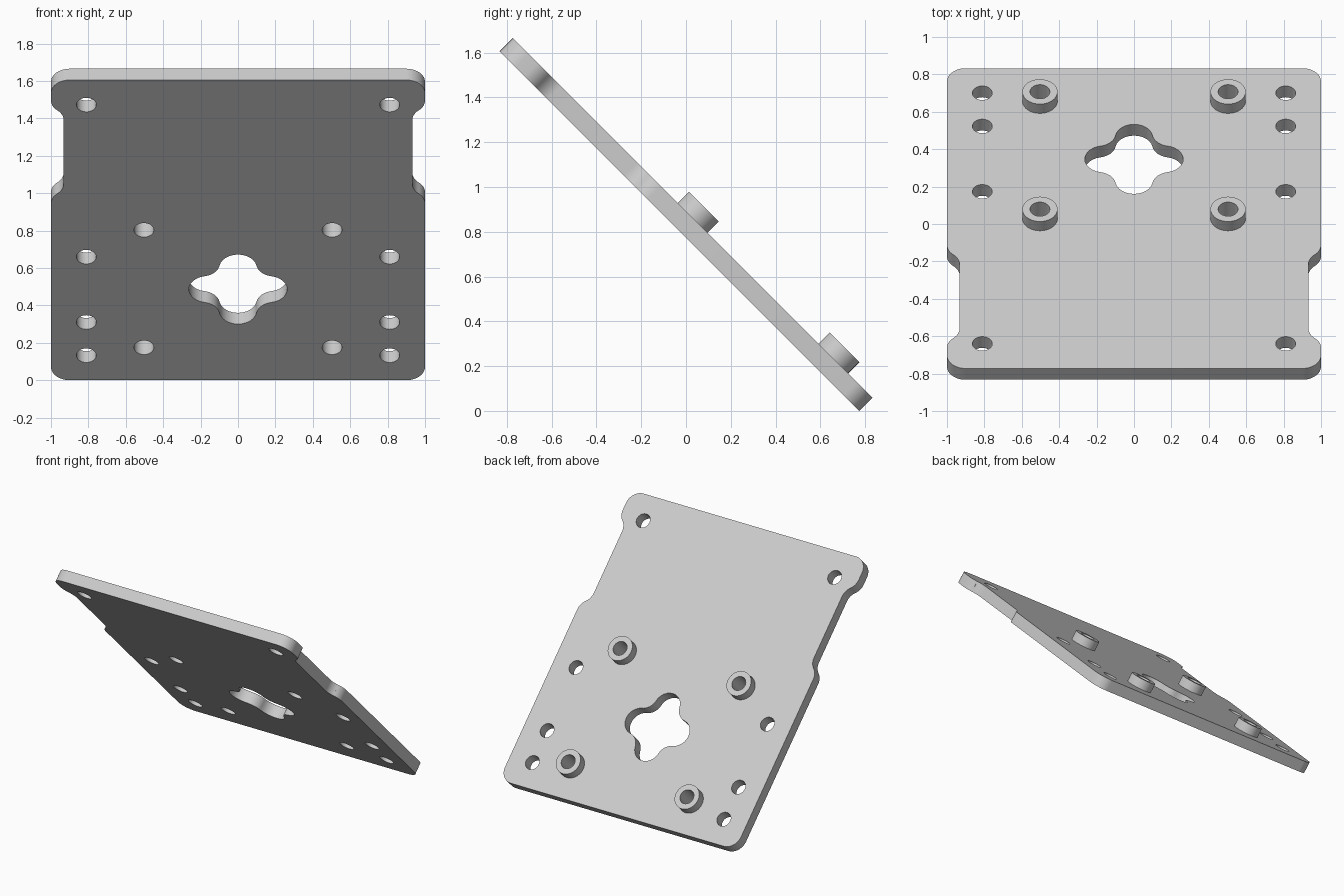
import bpy, bmesh
from math import radians, degrees, sin, cos, atan2, asin
from mathutils import Matrix, Vector

cube = bpy.data.objects.get("Cube")
if cube:
    bpy.data.objects.remove(cube, do_unlink=True)

grey = bpy.data.materials.new("light_grey")
grey.use_nodes = True
grey.diffuse_color = (0.6, 0.6, 0.6, 1)
grey.node_tree.nodes["Principled BSDF"].inputs["Base Color"].default_value = (0.6, 0.6, 0.6, 1)

HALF_LEN = 1.135
THICK = 0.085
BOSS_HEIGHT = 0.07
HOLE_R = 0.053
TILT = Matrix.Rotation(radians(-45), 4, 'X')
PLACE = Matrix.Translation((0, 0, (HALF_LEN + THICK / 2) * sin(radians(45)))) @ TILT


def arc(cx, cy, r, start, end, steps=12):
    """Points along an arc, angles in degrees."""
    angles = [radians(start + (end - start) * i / steps) for i in range(steps + 1)]
    return [(cx + r * cos(a), cy + r * sin(a)) for a in angles]


def circle(cx, cy, r):
    return arc(cx, cy, r, 0, 360, 40)[:-1]


def extrude_loops(name, loops, thickness, offset):
    """Solid from a closed outline with holes, tilted into place."""
    curve = bpy.data.curves.new(name, 'CURVE')
    curve.dimensions = '2D'
    curve.fill_mode = 'BOTH'
    curve.extrude = thickness / 2
    for loop in loops:
        spline = curve.splines.new('POLY')
        spline.points.add(len(loop) - 1)
        for point, (x, y) in zip(spline.points, loop):
            point.co = (x, y, 0, 1)
        spline.use_cyclic_u = True
    obj = bpy.data.objects.new(name, curve)
    bpy.context.collection.objects.link(obj)
    bpy.ops.object.select_all(action='DESELECT')
    obj.select_set(True)
    bpy.context.view_layer.objects.active = obj
    bpy.ops.object.convert(target='MESH')
    obj = bpy.context.view_layer.objects.active
    bm = bmesh.new()
    bm.from_mesh(obj.data)
    bmesh.ops.remove_doubles(bm, verts=bm.verts, dist=0.0002)
    bmesh.ops.recalc_face_normals(bm, faces=bm.faces)
    bm.to_mesh(obj.data)
    bm.free()
    obj.data.materials.clear()
    obj.data.materials.append(grey)
    obj.matrix_world = PLACE @ Matrix.Translation((0, 0, offset))
    bpy.ops.object.shade_smooth_by_angle(angle=radians(35))
    return obj


# Plate outline: rounded corners and a shallow notch in each side
R = 0.1
bend = degrees(asin(0.75))
side = arc(1 - R, -HALF_LEN + R, R, -90, 0)
side += arc(1 - R, -0.98, R, 0, bend)
side += arc(0.932 + R, -0.83, R, 180 + bend, 180)
side += arc(0.932 + R, -0.35, R, 180, 180 - bend)
side += arc(1 - R, -0.20, R, -bend, 0)
side += arc(1 - R, HALF_LEN - R, R, 0, 90)
outline = side + [(-x, y) for x, y in reversed(side)]

# Four-lobed opening: convex lobes blended by concave arcs
lobe_at, blend_at = 0.163, 0.197
contact = degrees(atan2(blend_at, blend_at - lobe_at))
quarter = arc(lobe_at, 0, R, -contact, contact)
quarter += arc(blend_at, blend_at, R, 180 + contact, 270 - contact)[1:-1]
opening = []
for k in range(4):
    turn = Matrix.Rotation(radians(90 * k), 2)
    for p in quarter:
        v = turn @ Vector(p)
        opening.append((v.x, v.y + 0.448))

# Through holes, mirrored left and right
boss_spots = [(s * 0.503, y) for s in (-1, 1) for y in (0.0, 0.888)]
hole_spots = [(s * 0.811, y) for s in (-1, 1) for y in (-0.947, 0.203, 0.697, 0.948)]
holes = [circle(x, y, HOLE_R) for x, y in hole_spots + boss_spots]

extrude_loops("mounting_plate", [outline, opening] + holes, THICK, 0)

# Raised ring bosses on the upper face
for x, y in boss_spots:
    name = ("left" if x > 0 else "right") + ("_lower" if y > 0.5 else "_upper") + "_boss"
    extrude_loops(name, [circle(x, y, 0.094), circle(x, y, HOLE_R)],
                  BOSS_HEIGHT, (THICK + BOSS_HEIGHT) / 2)
